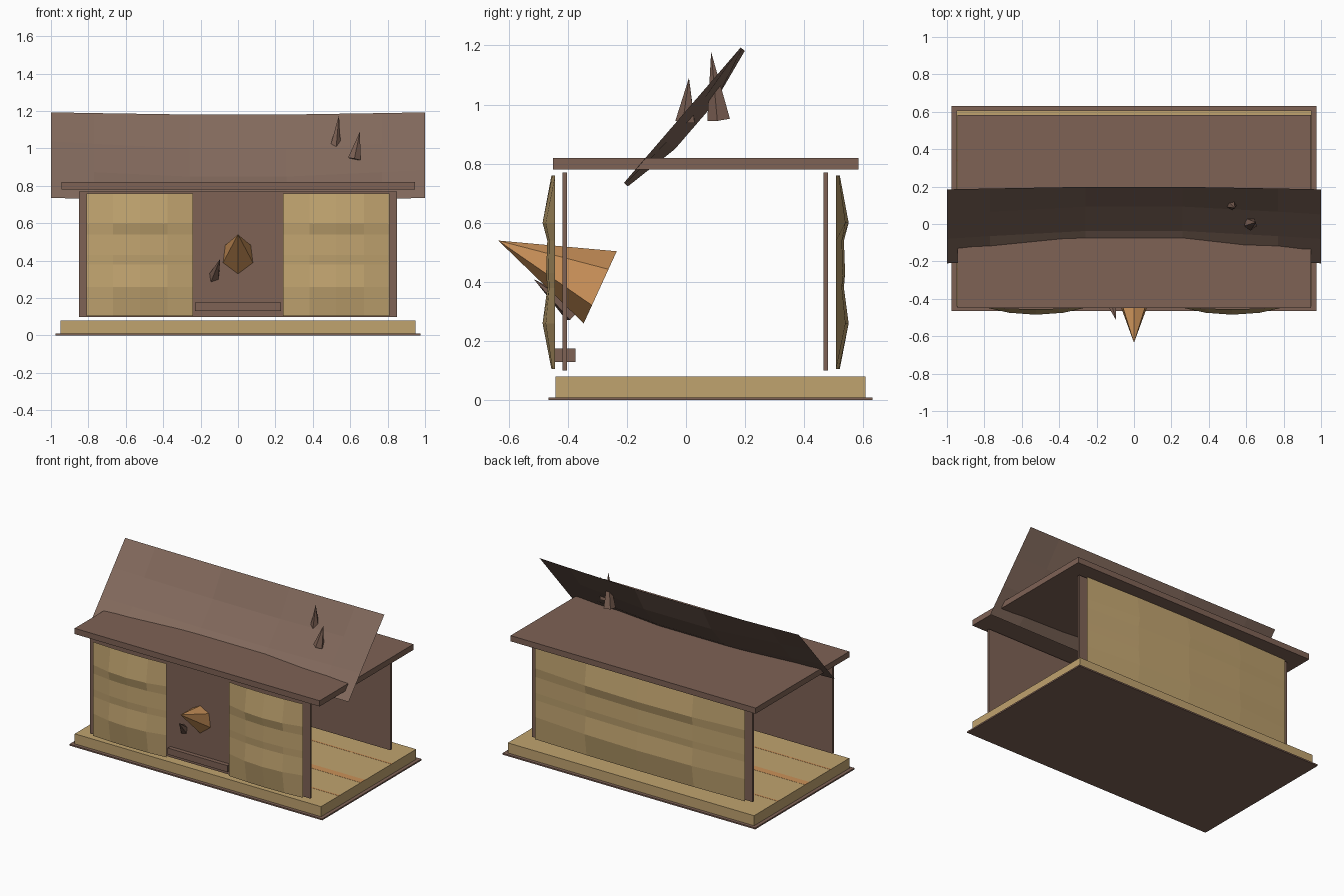
import bpy, bmesh, math
from mathutils import Vector

if "Cube" in bpy.data.objects:
    bpy.data.objects.remove(bpy.data.objects["Cube"])


def material(name, hexcode):
    rgb = [int(hexcode[i:i + 2], 16) / 255 for i in (0, 2, 4)]
    lin = [c / 12.92 if c <= 0.04045 else ((c + 0.055) / 1.055) ** 2.4 for c in rgb]
    m = bpy.data.materials.new(name)
    m.diffuse_color = (*lin, 1)
    m.use_nodes = True
    m.node_tree.nodes["Principled BSDF"].inputs["Base Color"].default_value = m.diffuse_color
    return m


BROWN = material("wood_brown", "7E6255")
ROOF = material("roof_brown", "82695C")
TAN = material("pale_tan", "C0A36F")
ORANGE = material("orange_brown", "CB9259")


def finish(name, bm, mat):
    me = bpy.data.meshes.new(name)
    bm.to_mesh(me)
    bm.free()
    me.materials.append(mat)
    ob = bpy.data.objects.new(name, me)
    bpy.context.collection.objects.link(ob)
    return ob


def box(name, x0, x1, y0, y1, z0, z1, mat):
    bm = bmesh.new()
    bmesh.ops.create_cube(bm, size=1)
    for v in bm.verts:
        v.co = ((x0 + x1) / 2 + v.co.x * (x1 - x0),
                (y0 + y1) / 2 + v.co.y * (y1 - y0),
                (z0 + z1) / 2 + v.co.z * (z1 - z0))
    return finish(name, bm, mat)


def spike(name, tip, base, radius, sides, mat):
    """Low-poly cone from base centre to tip, one corner pointing up."""
    tip, base = Vector(tip), Vector(base)
    axis = (tip - base).normalized()
    side = axis.cross(Vector((0, 0, 1))).normalized()
    up = side.cross(axis)
    bm = bmesh.new()
    apex = bm.verts.new(tip)
    ring = []
    for i in range(sides):
        a = 2 * math.pi * i / sides
        ring.append(bm.verts.new(base + radius * (up * math.cos(a) + side * math.sin(a))))
    for i in range(sides):
        bm.faces.new((apex, ring[i], ring[(i + 1) % sides]))
    bm.faces.new(ring)
    bmesh.ops.recalc_face_normals(bm, faces=bm.faces)
    return finish(name, bm, mat)


def sheet(name, cols, rows, point, mat):
    """Thin open sheet; point(col, row) gives each grid position."""
    bm = bmesh.new()
    grid = [[bm.verts.new(point(c, r)) for c in cols] for r in rows]
    for j in range(len(rows) - 1):
        for i in range(len(cols) - 1):
            bm.faces.new((grid[j][i], grid[j][i + 1], grid[j + 1][i + 1], grid[j + 1][i]))
    return finish(name, bm, mat)


# base: footing, floor slab and inlaid floor stripes
box("footing", -0.975, 0.975, -0.465, 0.63, 0, 0.01, BROWN)
box("floor", -0.95, 0.95, -0.442, 0.607, 0.01, 0.08, TAN)
for n, (y, w) in enumerate([(-0.24, 0.012), (0.02, 0.05), (0.34, 0.012)]):
    box(f"floor_stripe_{n}", -0.95, 0.95, y - w / 2, y + w / 2, 0.078, 0.081, ORANGE)

# walls, ceiling board and door step
box("front_wall", -0.85, 0.85, -0.417, -0.402, 0.1, 0.77, BROWN)
box("back_wall", -0.85, 0.85, 0.465, 0.48, 0.1, 0.77, BROWN)
box("ceiling_board", -0.945, 0.945, -0.45, 0.583, 0.78, 0.82, BROWN)
box("door_step", -0.23, 0.23, -0.446, -0.373, 0.13, 0.175, BROWN)

# wavy wall panels: (height, bulge) rows, (position across, strength) columns
WAVES = [(0.105, 0.012), (0.26, 0.042), (0.38, 0.026), (0.43, 0.030),
         (0.54, 0.026), (0.60, 0.042), (0.76, 0.012)]
COLS = [(0, 0), (0.25, 0.75), (0.5, 1), (0.76, 0.75), (1, 0)]


def panel(name, x0, x1, y, out):
    sheet(name, COLS, WAVES,
          lambda c, r: (x0 + (x1 - x0) * c[0], y + out * r[1] * c[1], r[0]), TAN)


panel("front_panel_left", -0.81, -0.24, -0.443, -1)
panel("front_panel_right", 0.24, 0.81, -0.443, -1)
panel("back_panel", 0.81, -0.81, 0.508, 1)

# sagging roof sheet, sloping up towards the back
ROOF_COLS = [(-1, 0), (-0.77, 0.35), (-0.26, 1), (0.26, 1), (0.77, 0.35), (1, 0)]
ROOF_ROWS = [(0, 0.018), (0.33, 0.056), (0.66, 0.056), (1, 0.018)]


def roof_point(c, r):
    return (c[0],
            -0.21 + 0.395 * r[0] + 0.755 * r[1] * c[1],
            0.735 + 0.458 * r[0] - 0.656 * r[1] * c[1])


sheet("roof_sheet", ROOF_COLS, ROOF_ROWS, roof_point, ROOF)

# big cone through the front wall and the small spikes
spike("front_cone", (0, -0.635, 0.54), (0, -0.29, 0.382), 0.134, 6, ORANGE)
spike("front_spike", (-0.095, -0.515, 0.41), (-0.135, -0.38, 0.295), 0.038, 5, BROWN)
spike("roof_spike_tall", (0.54, 0.085, 1.178), (0.513, 0.112, 0.95), 0.041, 5, BROWN)
spike("roof_spike_short", (0.652, 0.01, 1.09), (0.622, 0.0, 0.943), 0.036, 5, BROWN)
